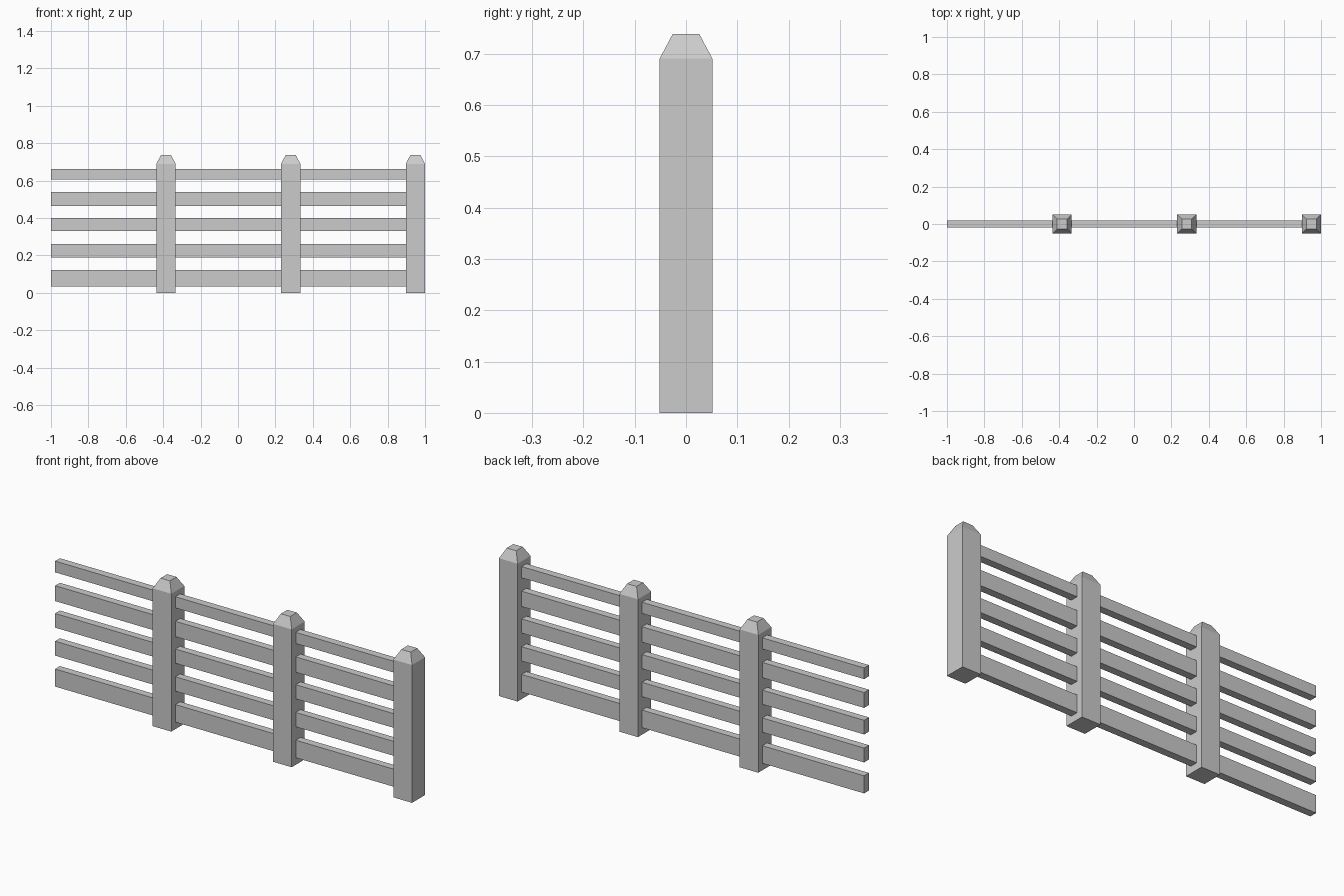
import bpy, bmesh

if "Cube" in bpy.data.objects:
    bpy.data.objects.remove(bpy.data.objects["Cube"])

POST_HALF = 0.0515
TIP_HALF = 0.026
SPACING = 0.6667
POSTS = [1 - POST_HALF - SPACING * i for i in (2, 1, 0)]
# Bottom and top height of each rail
RAILS = [(0.035, 0.123), (0.19, 0.262), (0.33, 0.401), (0.463, 0.54), (0.607, 0.663)]


def add_object(name, bm):
    bmesh.ops.recalc_face_normals(bm, faces=bm.faces)
    mesh = bpy.data.meshes.new(name)
    bm.to_mesh(mesh)
    bm.free()
    obj = bpy.data.objects.new(name, mesh)
    bpy.context.collection.objects.link(obj)
    return obj


def box(name, x0, x1, y0, y1, z0, z1):
    bm = bmesh.new()
    bmesh.ops.create_cube(bm, size=1)
    for v in bm.verts:
        v.co.x = x1 if v.co.x > 0 else x0
        v.co.y = y1 if v.co.y > 0 else y0
        v.co.z = z1 if v.co.z > 0 else z0
    return add_object(name, bm)


# Square post with a tapered, flat-topped tip
def post(name, x):
    bm = bmesh.new()
    rings = []
    for half, z in ((POST_HALF, 0), (POST_HALF, 0.69), (TIP_HALF, 0.738)):
        rings.append([bm.verts.new((x + sx * half, sy * half, z))
                      for sx, sy in ((-1, -1), (1, -1), (1, 1), (-1, 1))])
    for a, b in zip(rings, rings[1:]):
        for i in range(4):
            j = (i + 1) % 4
            bm.faces.new((a[i], a[j], b[j], b[i]))
    bm.faces.new(rings[0])
    bm.faces.new(rings[-1])
    return add_object(name, bm)


# Each section: five rails running up to a post on the right
start = -1.0
for s, x in enumerate(POSTS, 1):
    post(f"post_{s}", x)
    for r, (z0, z1) in enumerate(RAILS, 1):
        box(f"rail_{s}_{r}", start, x - POST_HALF, -0.019, 0.019, z0, z1)
    start = x + POST_HALF
